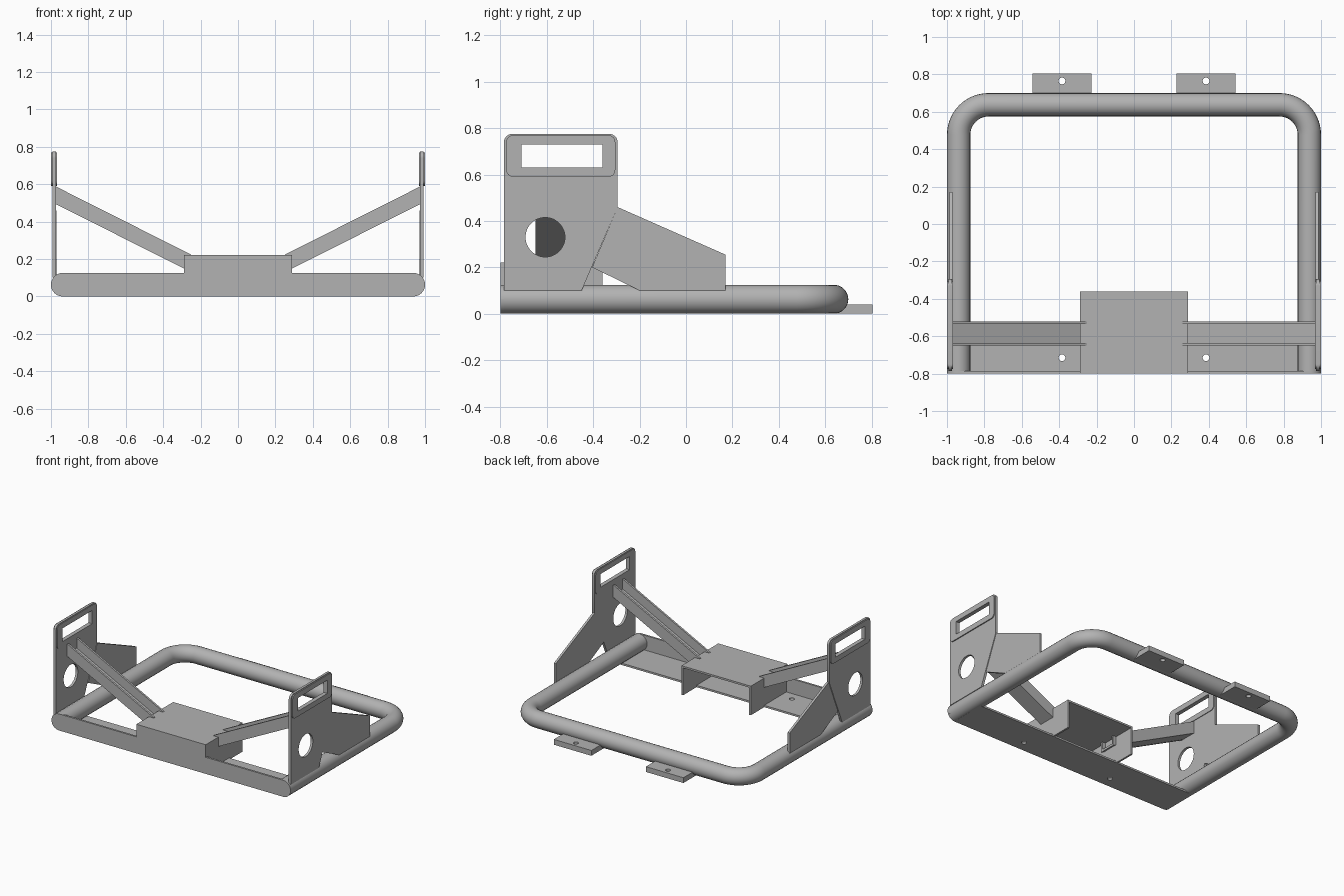
import bpy
from math import sin, cos, pi, radians
from mathutils import Matrix, Vector

if "Cube" in bpy.data.objects:
    bpy.data.objects.remove(bpy.data.objects["Cube"])

GREY = (0.45, 0.45, 0.45, 1)
steel = bpy.data.materials.new("grey steel")
steel.use_nodes = True
steel.diffuse_color = GREY
steel.node_tree.nodes["Principled BSDF"].inputs["Base Color"].default_value = GREY

# Axes (u, v, normal) for sheets lying in each plane
PLANES = {
    "XY": Matrix.Identity(3),
    "YZ": Matrix(((0, 0, 1), (1, 0, 0), (0, 1, 0))),
    "XZ": Matrix(((1, 0, 0), (0, 0, -1), (0, 1, 0))),
}


def circle(u, v, r, n=32):
    return [(u + r * cos(2 * pi * i / n), v + r * sin(2 * pi * i / n)) for i in range(n)]


def rect(u0, u1, v0, v1, r=0):
    return fillet([(u0, v0, r), (u1, v0, r), (u1, v1, r), (u0, v1, r)])


def fillet(corners, steps=8):
    """Outline with right-angled corners rounded where a radius is given."""
    out = []
    for i, c in enumerate(corners):
        p = Vector(c[:2])
        r = c[2] if len(c) > 2 else 0
        if not r:
            out.append(tuple(p))
            continue
        a = (Vector(corners[i - 1][:2]) - p).normalized() * r
        b = (Vector(corners[(i + 1) % len(corners)][:2]) - p).normalized() * r
        for k in range(steps + 1):
            t = pi / 2 * k / steps
            out.append(tuple(p + a * (1 - sin(t)) + b * (1 - cos(t))))
    return out


def to_mesh(name, curve):
    temp = bpy.data.objects.new(name + " curve", curve)
    bpy.context.collection.objects.link(temp)
    graph = bpy.context.evaluated_depsgraph_get()
    mesh = bpy.data.meshes.new_from_object(temp.evaluated_get(graph))
    bpy.data.objects.remove(temp)
    bpy.data.curves.remove(curve)
    mesh.materials.clear()
    mesh.materials.append(steel)
    mesh.polygons.foreach_set("use_smooth", [True] * len(mesh.polygons))
    mesh.set_sharp_from_angle(angle=radians(30))
    obj = bpy.data.objects.new(name, mesh)
    bpy.context.collection.objects.link(obj)
    return obj


def add_spline(curve, points, closed):
    spline = curve.splines.new("POLY")
    spline.points.add(len(points) - 1)
    for sp, p in zip(spline.points, points):
        sp.co = (p[0], p[1], 0, 1)
    spline.use_cyclic_u = closed


def sheet(name, plane, w0, w1, outline, *holes):
    """Flat plate between w0 and w1 along the plane's normal, with holes."""
    curve = bpy.data.curves.new(name, "CURVE")
    curve.dimensions = "2D"
    curve.fill_mode = "BOTH"
    curve.extrude = abs(w1 - w0) / 2
    for loop in (outline, *holes):
        add_spline(curve, loop, True)
    obj = to_mesh(name, curve)
    axes = PLANES[plane]
    obj.data.transform(Matrix.Translation(axes @ Vector((0, 0, (w0 + w1) / 2))) @ axes.to_4x4())
    return obj


# Bent tube frame
R = 0.0625
side, back, front, bend = 1 - R, 0.7 - R, -0.79, 0.16
path = fillet([(-side, front), (-side, back, bend), (side, back, bend), (side, front)], 14)
tube = bpy.data.curves.new("tube_frame", "CURVE")
tube.dimensions = "3D"
tube.bevel_depth = R
tube.bevel_resolution = 8
tube.use_fill_caps = True
add_spline(tube, path, False)
to_mesh("tube_frame", tube).data.transform(Matrix.Translation((0, 0, R)))

# Front angle: upright face with a raised middle, and the base flange
H, BOX, TOP, RND = 0.125, 0.29, 0.22, 0.062
sheet("front_plate", "XZ", 0.785, 0.8, fillet([
    (-1, 0, RND), (1, 0, RND), (1, H, RND), (BOX, H),
    (BOX, TOP), (-BOX, TOP), (-BOX, H), (-1, H, RND)]))
sheet("base_flange", "XY", 0, 0.014, rect(-0.94, 0.94, -0.795, -0.52),
      circle(-0.385, -0.715, 0.018), circle(0.385, -0.715, 0.018))

# Centre box, open at the rear
sheet("box_top", "XY", TOP - 0.014, TOP, rect(-BOX, BOX, -0.795, -0.36))

for s, label in ((1, "left"), (-1, "right")):
    sheet("box_side_" + label, "YZ", s * (BOX - 0.014), s * BOX,
          rect(-0.795, -0.36, 0, TOP - 0.005))

    # Upright side plate with handle slot and round hole
    slot = rect(-0.71, -0.36, 0.63, 0.73)
    sheet("side_plate_" + label, "YZ", s * 0.974, s * 0.992, fillet([
        (-0.785, 0.1), (-0.45, 0.1), (-0.295, 0.46),
        (-0.295, 0.775, 0.035), (-0.785, 0.775, 0.035)]),
        slot, circle(-0.607, 0.33, 0.085, 48))
    sheet("handle_pad_" + label, "YZ", s * 0.969, s * 1.0,
          rect(-0.775, -0.305, 0.59, 0.77, 0.03), slot)

    # Sloping gusset behind the side plate
    sheet("gusset_" + label, "YZ", s * 0.97, s * 0.987, [
        (-0.405, 0.2), (-0.2, 0.1), (0.17, 0.1), (0.17, 0.255), (-0.295, 0.46)])

    # Diagonal channel brace: web below, flanges at each edge
    def sloped(low, high):
        x0, x1, drop = 0.25, 0.975, 0.365
        return [(s * x0, low - drop), (s * x1, low), (s * x1, high), (s * x0, high - drop)]

    sheet("brace_web_" + label, "XZ", 0.522, 0.648, sloped(0.495, 0.512))
    sheet("brace_rear_flange_" + label, "XZ", 0.52, 0.535, sloped(0.494, 0.588))
    sheet("brace_front_flange_" + label, "XZ", 0.635, 0.65, sloped(0.494, 0.588))

    # Rear mounting tab
    sheet("rear_tab_" + label, "XY", 0, 0.04,
          rect(*sorted((s * 0.228, s * 0.542)), 0.65, 0.805),
          circle(s * 0.385, 0.765, 0.018))
